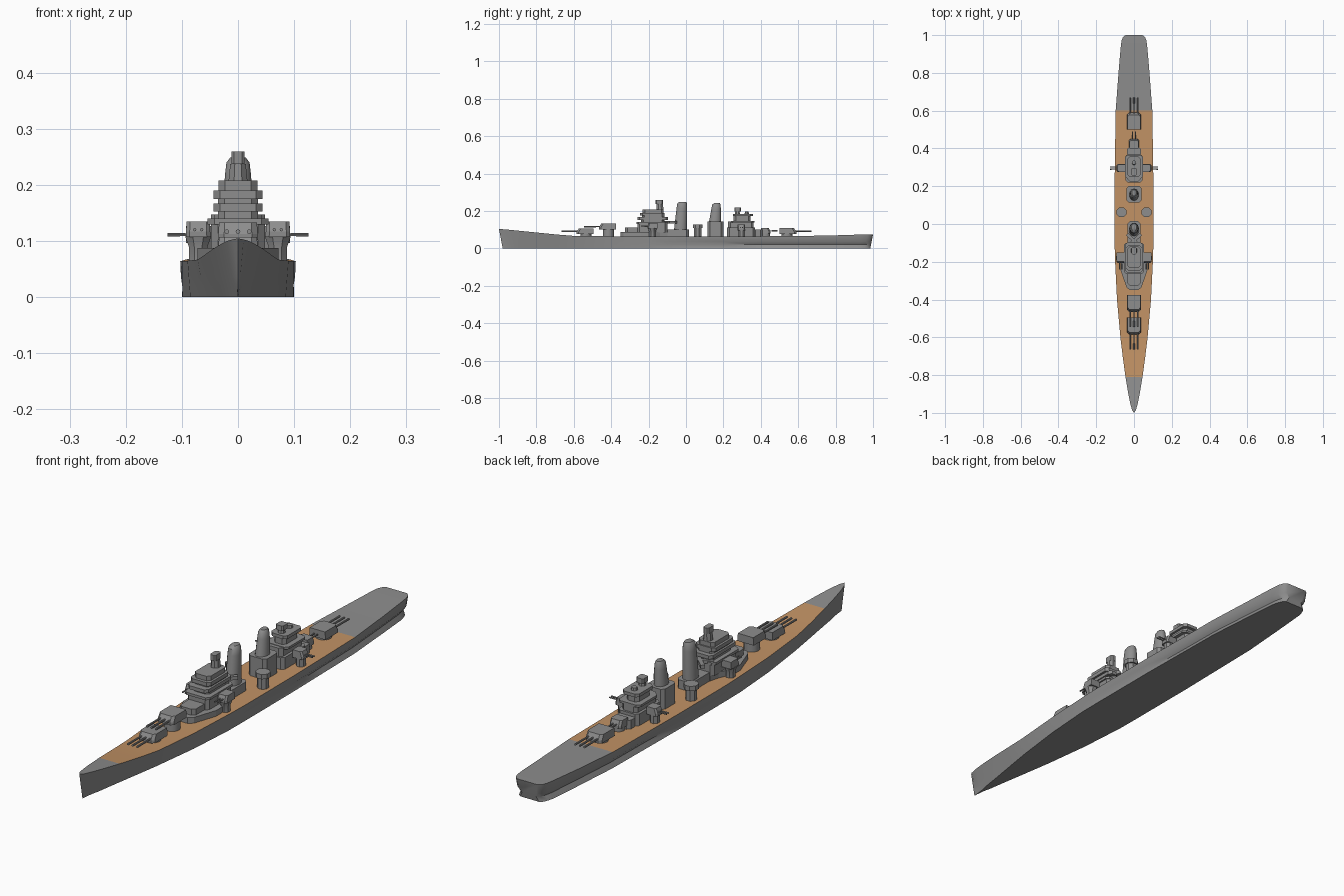
import bpy, bmesh, math
from mathutils import Matrix, Vector

if "Cube" in bpy.data.objects:
    bpy.data.objects.remove(bpy.data.objects["Cube"])


def material(name, rgb):
    m = bpy.data.materials.new(name)
    m.use_nodes = True
    m.diffuse_color = (*rgb, 1)
    m.node_tree.nodes["Principled BSDF"].inputs["Base Color"].default_value = (*rgb, 1)
    return m


GREY = material("naval grey", (0.27, 0.27, 0.27))
TAN = material("deck planking", (0.54, 0.29, 0.13))


def finish(name, bm, mats=(GREY,), smooth=None):
    bmesh.ops.remove_doubles(bm, verts=bm.verts, dist=0.0002)
    bmesh.ops.recalc_face_normals(bm, faces=bm.faces)
    mesh = bpy.data.meshes.new(name)
    bm.to_mesh(mesh)
    bm.free()
    ob = bpy.data.objects.new(name, mesh)
    bpy.context.collection.objects.link(ob)
    for m in mats:
        mesh.materials.append(m)
    if smooth:
        bpy.ops.object.select_all(action="DESELECT")
        ob.select_set(True)
        bpy.context.view_layer.objects.active = ob
        bpy.ops.object.shade_smooth_by_angle(angle=math.radians(smooth))
    return ob


def loft(bm, rings, close=True):
    rows = [[bm.verts.new(p) for p in r] for r in rings]
    n = len(rows[0])
    for a, b in zip(rows, rows[1:]):
        for i in range(n):
            j = (i + 1) % n
            bm.faces.new((a[i], a[j], b[j], b[i]))
    if close:
        bm.faces.new(rows[0])
        bm.faces.new(rows[-1])


def prism(name, half, z0, z1):
    """Straight-sided block from a mirrored half outline of (x, y)."""
    pts = half + [(-x, y) for x, y in reversed(half)]
    bm = bmesh.new()
    loft(bm, [[(x, y, z) for x, y in pts] for z in (z0, z1)])
    return finish(name, bm)


def house(name, hx, y0, y1, z0, z1, cut=0.012):
    """Deckhouse or platform with chamfered corners."""
    return prism(name, [(hx - cut, y0), (hx, y0 + cut), (hx, y1 - cut), (hx - cut, y1)], z0, z1)


def column(name, rings, sides=16, smooth=40):
    """Oval column from rings of (y centre, z, x radius, y radius); x offset optional."""
    bm = bmesh.new()
    out = []
    for y, z, rx, ry, *x in rings:
        cx = x[0] if x else 0
        angles = [math.tau * (i + 0.5) / sides for i in range(sides)]
        out.append([(cx + rx * math.cos(a), y + ry * math.sin(a), z) for a in angles])
    loft(bm, out)
    return finish(name, bm, smooth=smooth)


def turret(name, x, y, z, turn, hx, back, front, h, guns, reach, radius):
    """Gun house with sloped face, barrels forward of it; unturned it faces -y."""
    bm = bmesh.new()
    c = hx * 0.3
    lower = [(hx, -front + c), (hx, back), (-hx, back), (-hx, -front + c), (-hx + c, -front), (hx - c, -front)]
    rings = []
    for t, k in ((0, 0), (0.35, 0), (1, c * 1.1)):
        rings.append([(px * (1 - 0.06 * t), py + (k if py < 0 else 0), h * t) for px, py in lower])
    loft(bm, rings)
    for i in range(guns):
        gx = (i - (guns - 1) / 2) * hx * 0.56
        length = reach - front * 0.6
        m = Matrix.Translation((gx, -front * 0.6 - length / 2, h * 0.48)) @ Matrix.Rotation(math.pi / 2, 4, "X")
        bmesh.ops.create_cone(bm, cap_ends=True, segments=8, radius1=radius, radius2=radius * 1.2,
                              depth=length, matrix=m)
    bm.transform(Matrix.Translation((x, y, z)) @ Matrix.Rotation(turn, 4, "Z"))
    return finish(name, bm)


# Hull: stations of (y, deck half-width, deck height, foot half-width)
stations = [(-1.0, 0.0, 0.105, 0.0), (-0.985, 0.01, 0.103, 0.001), (-0.95, 0.02, 0.1, 0.005),
            (-0.9, 0.03, 0.095, 0.012), (-0.81, 0.045, 0.086, 0.026), (-0.7, 0.06, 0.075, 0.044),
            (-0.6, 0.072, 0.067, 0.06), (-0.4, 0.09, 0.065, 0.085), (-0.2, 0.1, 0.065, 0.099),
            (-0.1, 0.103, 0.065, 0.1), (0.2, 0.103, 0.065, 0.1), (0.4, 0.1, 0.065, 0.097),
            (0.6, 0.097, 0.066, 0.094), (0.8, 0.082, 0.07, 0.079), (0.93, 0.071, 0.074, 0.068),
            (0.97, 0.066, 0.075, 0.062), (0.99, 0.058, 0.075, 0.054), (1.0, 0.045, 0.075, 0.041)]
bm = bmesh.new()
rings = []
for y, w, zd, wf in stations:
    groove = 0.011 * min(1, max(0, (y + 0.2) / 0.5))
    side = []
    for z, inset in ((zd, 0), (0.036, 0), (0.02, groove), (0, 0)):
        t = z / zd
        rake = 0.02 * (1 - t) if y < -0.9 else (-0.015 * (1 - t) if y > 0.95 else 0)
        side.append((max(0, wf + (w - wf) * t - inset), y + rake, z))
    rings.append(side + [(-x, yy, z) for x, yy, z in reversed(side)])
loft(bm, rings)
bmesh.ops.recalc_face_normals(bm, faces=bm.faces)
for f in bm.faces:
    if f.normal.z > 0.9 and f.calc_center_median().z > 0.06 and -0.81 < f.calc_center_median().y < 0.6:
        f.material_index = 1
finish("hull", bm, (GREY, TAN), smooth=40)

# Main battery
for name, y, z, turn in (("forward", -0.535, 0.076, 0), ("raised", -0.415, 0.102, 0), ("aft", 0.54, 0.077, math.pi)):
    column(name + "_barbette", [(y, 0.06, 0.03, 0.03), (y, z, 0.03, 0.03)])
    turret(name + "_main_turret", 0, y, z, turn, 0.036, 0.04, 0.05, 0.031, 3, 0.13, 0.0035)

# Bridge structure
prism("bridge_base", [(0.022, -0.35), (0.04, -0.335), (0.072, -0.24), (0.072, -0.2), (0.045, -0.14), (0.035, -0.1)],
      0.06, 0.088)
house("bridge_front_house", 0.034, -0.325, -0.24, 0.085, 0.112)
house("bridge_lower", 0.048, -0.26, -0.1, 0.085, 0.132)
house("bridge_deck", 0.054, -0.265, -0.1, 0.13, 0.14)
for i, (hx, y0, y1, z0, z1) in enumerate(((0.036, -0.24, -0.115, 0.14, 0.153), (0.044, -0.26, -0.095, 0.153, 0.167),
                                          (0.036, -0.235, -0.115, 0.167, 0.175), (0.044, -0.245, -0.115, 0.175, 0.19),
                                          (0.035, -0.232, -0.12, 0.19, 0.208))):
    house(f"bridge_level_{i + 1}", hx, y0, y1, z0, z1)
column("bridge_tower", [(-0.14, 0.2, 0.019, 0.021), (-0.14, 0.237, 0.015, 0.019)], 8, 20)
house("bridge_director", 0.012, -0.162, -0.122, 0.237, 0.26, 0.005)

# Funnels, raked slightly aft
house("forward_funnel_base", 0.034, -0.12, 0.015, 0.06, 0.1)
column("forward_funnel", [(-0.03, 0.095, 0.027, 0.035), (-0.022, 0.215, 0.024, 0.029),
                          (-0.021, 0.24, 0.021, 0.026), (-0.017, 0.249, 0.014, 0.019)])
house("aft_funnel_base", 0.04, 0.115, 0.2, 0.06, 0.145)
column("aft_funnel", [(0.155, 0.14, 0.025, 0.033), (0.161, 0.21, 0.021, 0.026),
                      (0.162, 0.233, 0.018, 0.023), (0.165, 0.242, 0.012, 0.016)])

# Crossed platform arms beside the forward funnel
for s in (-1, 1):
    bm = bmesh.new()
    bmesh.ops.create_cube(bm, size=1, matrix=Matrix.Translation((0, -0.088, 0.14)) @ Matrix.Rotation(s * 0.75, 4, "Z")
                          @ Matrix.Diagonal((0.1, 0.016, 0.014, 1)))
    finish("platform_arm", bm)

# Aft superstructure
house("aft_house", 0.045, 0.22, 0.37, 0.06, 0.112)
house("aft_upper_house", 0.034, 0.225, 0.362, 0.11, 0.145)
house("aft_platform", 0.048, 0.24, 0.365, 0.138, 0.147)
house("aft_control_room", 0.027, 0.255, 0.345, 0.145, 0.172)
house("aft_control_platform", 0.036, 0.25, 0.357, 0.172, 0.185)
column("aft_director_post", [(0.275, 0.18, 0.015, 0.015), (0.275, 0.2, 0.012, 0.012)], 8, 20)
house("aft_director", 0.016, 0.258, 0.294, 0.198, 0.218, 0.005)
column("aft_sight", [(0.325, 0.18, 0.013, 0.013), (0.325, 0.196, 0.011, 0.011)], 8, 20)
house("aft_step", 0.036, 0.36, 0.41, 0.06, 0.1)
column("aft_gun_pedestal", [(0.425, 0.06, 0.024, 0.024), (0.425, 0.08, 0.024, 0.024)])
turret("aft_secondary_turret", 0, 0.425, 0.08, math.pi, 0.026, 0.024, 0.026, 0.03, 2, 0.065, 0.0025)

# Wing guns and midship directors on both sides
for side, s in (("left", 1), ("right", -1)):
    x = 0.071 * s
    column(side + "_forward_pedestal", [(-0.18, 0.06, 0.018, 0.02, x), (-0.18, 0.09, 0.018, 0.02, x),
                                        (-0.18, 0.108, 0.025, 0.026, x)], 8, 20)
    turret(side + "_forward_wing_gun", x, -0.18, 0.107, 0, 0.022, 0.028, 0.027, 0.028, 2, 0.06, 0.0025)
    column(side + "_aft_pedestal", [(0.296, 0.06, 0.018, 0.02, x), (0.296, 0.098, 0.018, 0.02, x)], 8, 20)
    turret(side + "_aft_wing_gun", x, 0.296, 0.097, s * math.pi / 2, 0.021, 0.024, 0.022, 0.03, 2, 0.055, 0.0025)
    column(side + "_midship_post", [(0.062, 0.06, 0.022, 0.022, x * 0.94), (0.062, 0.11, 0.022, 0.022, x * 0.94)], 8, 20)
    column(side + "_midship_tub", [(0.062, 0.108, 0.028, 0.028, x * 0.94), (0.062, 0.127, 0.028, 0.028, x * 0.94)], 8, 20)
